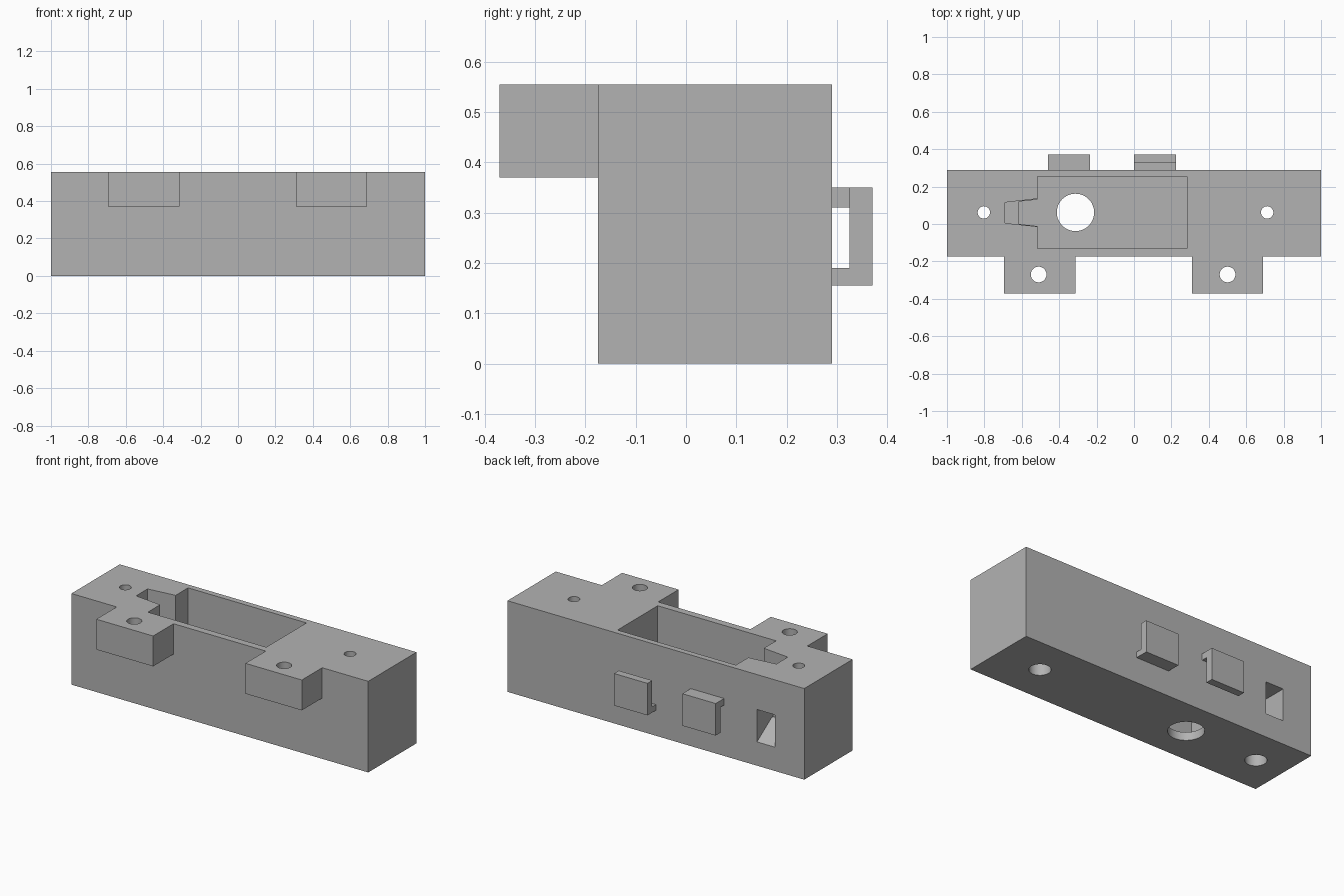
import bpy, bmesh, math

if "Cube" in bpy.data.objects:
    bpy.data.objects.remove(bpy.data.objects["Cube"])

grey = bpy.data.materials.new("grey plastic")
grey.diffuse_color = (0.45, 0.45, 0.45, 1)
grey.use_nodes = True
grey.node_tree.nodes["Principled BSDF"].inputs["Base Color"].default_value = grey.diffuse_color


def prism(name, points, height, place):
    """Extrude a closed profile; place(u, v, w) maps it into the scene."""
    bm = bmesh.new()
    low = [bm.verts.new(place(u, v, height[0])) for u, v in points]
    high = [bm.verts.new(place(u, v, height[1])) for u, v in points]
    bm.faces.new(low)
    bm.faces.new(high)
    n = len(points)
    for i in range(n):
        j = (i + 1) % n
        bm.faces.new((low[i], low[j], high[j], high[i]))
    bmesh.ops.recalc_face_normals(bm, faces=bm.faces)
    mesh = bpy.data.meshes.new(name)
    bm.to_mesh(mesh)
    bm.free()
    mesh.materials.append(grey)
    ob = bpy.data.objects.new(name, mesh)
    bpy.context.collection.objects.link(ob)
    return ob


def upright(u, v, w):
    return (u, v, w)


def sideways(u, v, w):
    return (w, u, v)


def box(name, x, y, z):
    return prism(name, [(x[0], y[0]), (x[1], y[0]), (x[1], y[1]), (x[0], y[1])], z, upright)


def rod(name, x, y, r, z, sides=48):
    ring = [(x + r * math.cos(math.tau * i / sides), y + r * math.sin(math.tau * i / sides))
            for i in range(sides)]
    return prism(name, ring, z, upright)


def combine(target, part, operation):
    mod = target.modifiers.new(part.name, 'BOOLEAN')
    mod.operation = operation
    mod.solver = 'EXACT'
    mod.object = part
    bpy.context.view_layer.objects.active = target
    bpy.ops.object.modifier_apply(modifier=mod.name)
    bpy.data.objects.remove(part, do_unlink=True)


# Main block
TOP = 0.555
body = box("housing", (-1, 1), (-0.175, 0.29), (0, TOP))

# Front mounting tabs
for x0, x1 in ((-0.695, -0.312), (0.31, 0.69)):
    combine(body, box("tab", (x0, x1), (-0.371, -0.15), (0.37, TOP)), 'UNION')

# Rear hooks: one hangs from an upper arm, one rises from a lower arm
upper_hook = [(0.27, 0.31), (0.325, 0.31), (0.325, 0.155), (0.371, 0.155), (0.371, 0.35), (0.27, 0.35)]
lower_hook = [(0.27, 0.155), (0.371, 0.155), (0.371, 0.35), (0.325, 0.35), (0.325, 0.19), (0.27, 0.19)]
combine(body, prism("upper_hook", upper_hook, (-0.46, -0.235), sideways), 'UNION')
combine(body, prism("lower_hook", lower_hook, (0, 0.225), sideways), 'UNION')

# Open pocket with a round hole in its floor
combine(body, box("pocket", (-0.515, 0.283), (-0.132, 0.255), (0.05, 0.7)), 'DIFFERENCE')
combine(body, rod("floor_hole", -0.313, 0.062, 0.1, (-0.1, 0.2)), 'DIFFERENCE')

# Tapered notch beside the pocket, with a ledge at its narrow end
notch = [(-0.69, 0.005), (-0.5, -0.015), (-0.5, 0.137), (-0.69, 0.115)]
deep_notch = [(-0.615, 0.0), (-0.5, -0.013), (-0.5, 0.132), (-0.615, 0.12)]
combine(body, prism("notch", notch, (0.3, 0.7), upright), 'DIFFERENCE')
combine(body, prism("deep_notch", deep_notch, (0.05, 0.4), upright), 'DIFFERENCE')

# Vertical screw holes, wider from below
for x in (-0.803, 0.712):
    combine(body, rod("screw_hole", x, 0.062, 0.033, (-0.1, 0.7)), 'DIFFERENCE')
    combine(body, rod("screw_recess", x, 0.062, 0.06, (-0.1, 0.3)), 'DIFFERENCE')

# Tab holes
for x in (-0.51, 0.5):
    combine(body, rod("tab_hole", x, -0.27, 0.042, (0.3, 0.7)), 'DIFFERENCE')

# Rear latch window with a ramped floor
window = [(0.32, 0.145), (0.29, 0.145), (0.15, 0.24), (0.135, 0.24), (0.135, 0.342), (0.32, 0.342)]
combine(body, prism("latch_window", window, (-0.803, -0.682), sideways), 'DIFFERENCE')

# Smooth the round holes, keep corners sharp
bpy.ops.object.select_all(action='DESELECT')
body.select_set(True)
bpy.context.view_layer.objects.active = body
bpy.ops.object.shade_smooth_by_angle(angle=math.radians(30))
